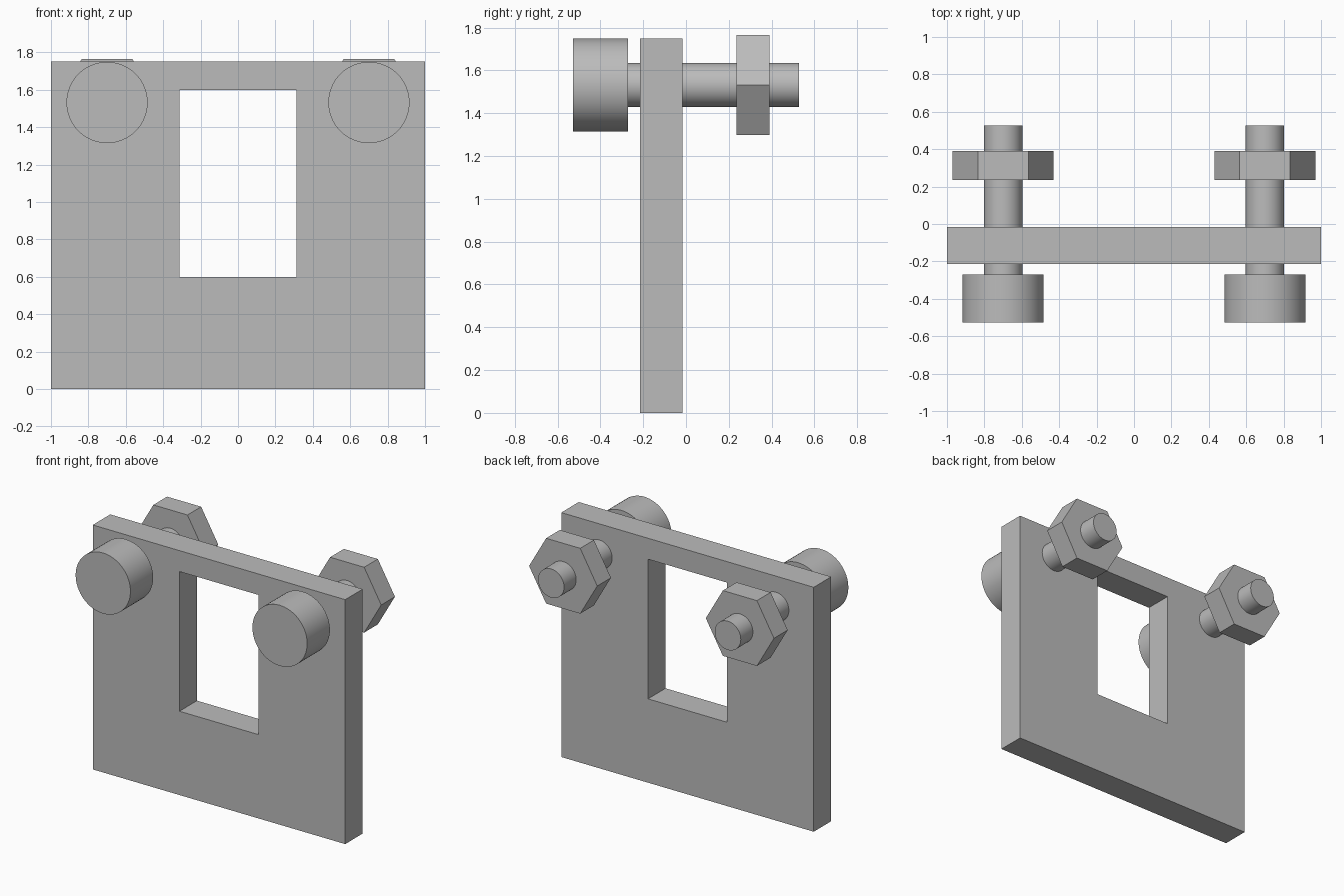
import bpy
import bmesh
from math import pi, radians
from mathutils import Matrix

if "Cube" in bpy.data.objects:
    bpy.data.objects.remove(bpy.data.objects["Cube"])

# One plain metal grey for every part
GREY = (0.5, 0.5, 0.5, 1)
metal = bpy.data.materials.new("grey_metal")
metal.use_nodes = True
metal.diffuse_color = GREY
metal.node_tree.nodes["Principled BSDF"].inputs["Base Color"].default_value = GREY


def finish(name, bm, smooth=False):
    bmesh.ops.recalc_face_normals(bm, faces=bm.faces)
    mesh = bpy.data.meshes.new(name)
    bm.to_mesh(mesh)
    bm.free()
    mesh.materials.append(metal)
    obj = bpy.data.objects.new(name, mesh)
    bpy.context.collection.objects.link(obj)
    if smooth:
        bpy.ops.object.select_all(action='DESELECT')
        obj.select_set(True)
        bpy.context.view_layer.objects.active = obj
        bpy.ops.object.shade_smooth_by_angle(angle=radians(30))
    return obj


def prism(name, x, z, radius, y0, y1, sides, smooth):
    """Cylinder or prism lying along y."""
    bm = bmesh.new()
    place = Matrix.Translation((x, (y0 + y1) / 2, z)) @ Matrix.Rotation(pi / 2, 4, 'X')
    bmesh.ops.create_cone(bm, cap_ends=True, segments=sides, radius1=radius,
                          radius2=radius, depth=y1 - y0, matrix=place)
    return finish(name, bm, smooth)


# Flat plate with a rectangular window: a ring of panels, extruded to thickness
PLATE_FRONT, PLATE_BACK = -0.215, -0.017
xs = (-1, -0.313, 0.313, 1)
zs = (0, 0.6, 1.6, 1.75)
bm = bmesh.new()
grid = [[bm.verts.new((x, PLATE_FRONT, z)) for z in zs] for x in xs]
for i in range(3):
    for j in range(3):
        if (i, j) != (1, 1):
            bm.faces.new((grid[i][j], grid[i + 1][j], grid[i + 1][j + 1], grid[i][j + 1]))
back = bmesh.ops.extrude_face_region(bm, geom=bm.faces[:])["geom"]
bmesh.ops.translate(bm, vec=(0, PLATE_BACK - PLATE_FRONT, 0),
                    verts=[v for v in back if isinstance(v, bmesh.types.BMVert)])
finish("window_plate", bm)

# A bolt at each upper corner, with a round head in front and a hex nut behind
BOLT_X, BOLT_Z = 0.7, 1.532
for side, x in (("left", BOLT_X), ("right", -BOLT_X)):
    prism(side + "_bolt_head", x, BOLT_Z, 0.217, -0.527, -0.27, 64, True)
    prism(side + "_bolt_shank", x, BOLT_Z, 0.103, -0.27, 0.527, 48, True)
    nut = prism(side + "_hex_nut", x, BOLT_Z, 0.27, 0.235, 0.39, 6, False)
    # Turn the nut so that flats face up and down, corners point sideways
    pivot = Matrix.Translation((x, 0, BOLT_Z))
    nut.data.transform(pivot @ Matrix.Rotation(pi / 6, 4, 'Y') @ pivot.inverted())
